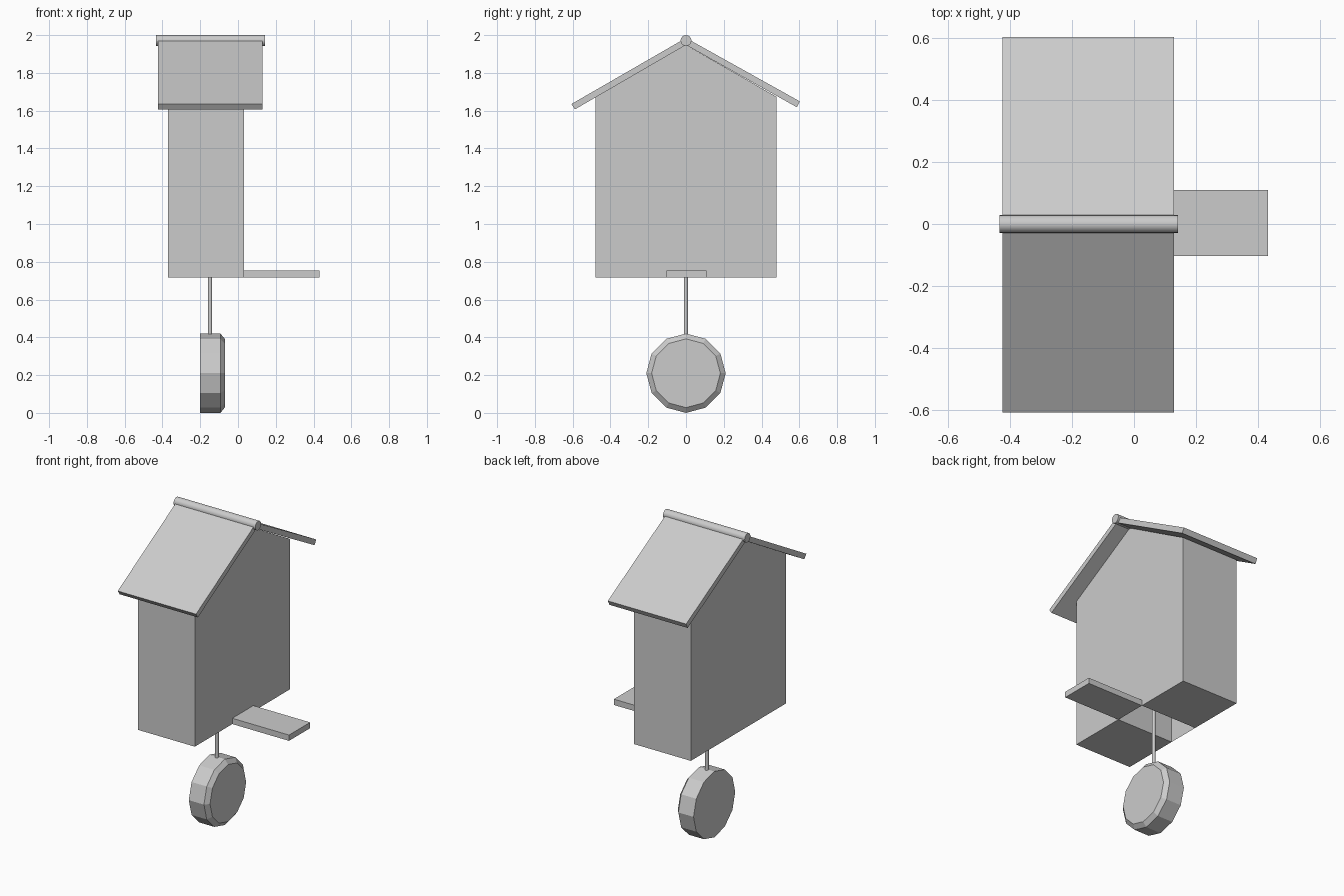
import bpy, bmesh, math
from mathutils import Matrix

if "Cube" in bpy.data.objects:
    bpy.data.objects.remove(bpy.data.objects["Cube"])

BODY_X0, BODY_X1 = -0.37, 0.032
FLOOR = 0.716
SLOT_Y0, SLOT_Y1, SLOT_TOP = -0.103, 0.109, 1.2


def finish(name, bm, smooth=False):
    bmesh.ops.recalc_face_normals(bm, faces=bm.faces[:])
    mesh = bpy.data.meshes.new(name)
    bm.to_mesh(mesh)
    bm.free()
    ob = bpy.data.objects.new(name, mesh)
    bpy.context.collection.objects.link(ob)
    if smooth:
        bpy.ops.object.select_all(action='DESELECT')
        ob.select_set(True)
        bpy.context.view_layer.objects.active = ob
        bpy.ops.object.shade_smooth_by_angle(angle=math.radians(40))
    return ob


def prism(profile, x0, x1):
    """Closed (y, z) profile run along x; returns the mesh and its two end loops."""
    bm = bmesh.new()
    ends = [[bm.verts.new((x, y, z)) for y, z in profile] for x in (x0, x1)]
    n = len(profile)
    for loop in ends:
        bm.faces.new(loop)
    for i in range(n):
        j = (i + 1) % n
        bm.faces.new((ends[0][i], ends[0][j], ends[1][j], ends[1][i]))
    return bm, ends


def rod(name, radius, length, sides, matrix):
    bm = bmesh.new()
    bmesh.ops.create_cone(bm, cap_ends=True, segments=sides, radius1=radius,
                          radius2=radius, depth=length, matrix=matrix)
    return finish(name, bm, smooth=True)


# House body: gabled box with an open slot in the floor, closed at both gables
profile = [(SLOT_Y0, FLOOR), (SLOT_Y0, SLOT_TOP), (SLOT_Y1, SLOT_TOP), (SLOT_Y1, FLOOR),
           (0.48, FLOOR), (0.48, 1.673), (0, 1.948), (-0.48, 1.67), (-0.48, FLOOR)]
bm, ends = prism(profile, BODY_X0, BODY_X1)
for loop in ends:
    bm.faces.new(loop[:4])
finish("house_body", bm)

# Roof slabs, meeting under the ridge
for name, eave in (("roof_left", [(-0.607, 1.635), (-0.588, 1.607)]),
                   ("roof_right", [(0.603, 1.649), (0.587, 1.618)])):
    bm, _ = prism([(0, 1.985)] + eave + [(0, 1.948)], -0.423, 0.129)
    finish(name, bm)

# Ridge pole
along_x = Matrix.Rotation(math.pi / 2, 4, 'Y')
rod("ridge_pole", 0.029, 0.576, 16, Matrix.Translation((-0.146, 0, 1.971)) @ along_x)

# Perch board
bm, _ = prism([(SLOT_Y0, FLOOR), (SLOT_Y1, FLOOR), (SLOT_Y1, 0.753), (SLOT_Y0, 0.753)],
              BODY_X1, 0.432)
finish("perch_board", bm)

# Pendulum rod, hanging from inside the slot
rod("pendulum_rod", 0.011, SLOT_TOP - 0.40, 12,
    Matrix.Translation((-0.148, 0, (SLOT_TOP + 0.40) / 2)))

# Pendulum weight: twelve-sided disc, chamfered on the face side only
bm = bmesh.new()
rings = []
for x, r in ((-0.2, 0.21), (-0.093, 0.21), (-0.07, 0.182)):
    rings.append([bm.verts.new((x, r * math.sin(a), 0.21 + r * math.cos(a)))
                  for a in (math.tau * i / 12 for i in range(12))])
for a, b in zip(rings, rings[1:]):
    for i in range(12):
        j = (i + 1) % 12
        bm.faces.new((a[i], a[j], b[j], b[i]))
bm.faces.new(rings[0])
bm.faces.new(rings[-1])
finish("pendulum_weight", bm)
